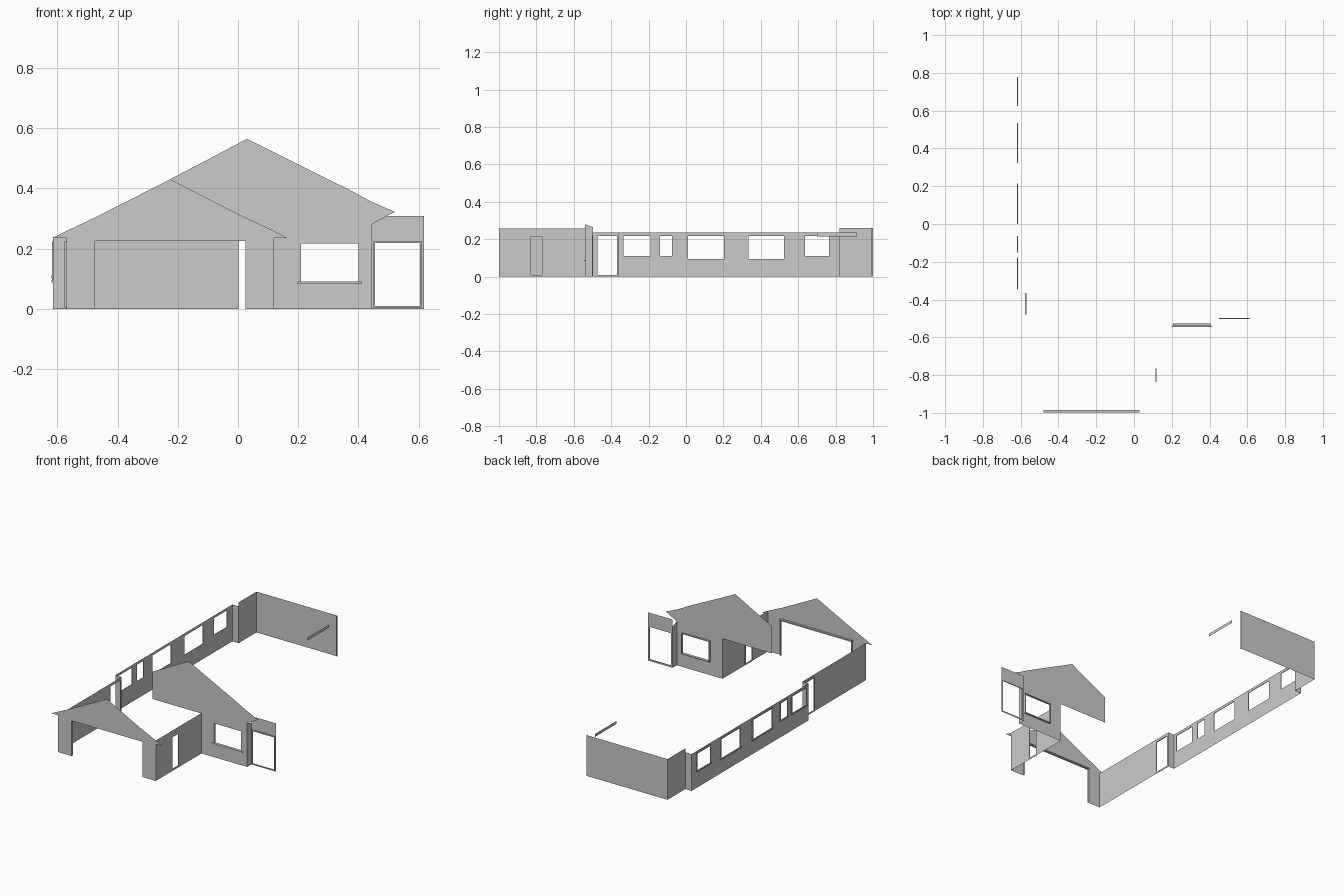
import bpy, bmesh
from mathutils import Vector

if "Cube" in bpy.data.objects:
    bpy.data.objects.remove(bpy.data.objects["Cube"])


def mapper(axis, at):
    # plan coordinate u, height z, offset d -> world position
    if axis == 'x':                                   # wall runs along x, at y = at
        return lambda u, z, d=0: Vector((u, at + d, z))
    return lambda u, z, d=0: Vector((at + d, u, z))   # wall runs along y, at x = at


def finish(bm, name):
    me = bpy.data.meshes.new(name)
    bm.to_mesh(me)
    bm.free()
    ob = bpy.data.objects.new(name, me)
    bpy.context.collection.objects.link(ob)
    return ob


def rect(u0, u1, z0, z1):
    return [(u0, z0), (u1, z0), (u1, z1), (u0, z1)]


def wall(name, axis, at, outline, holes=(), out=-1):
    # single-surface wall with rectangular openings
    P = mapper(axis, at)
    bm = bmesh.new()
    edges = []
    for loop in [outline] + [rect(*h) for h in holes]:
        vs = [bm.verts.new(P(u, z)) for u, z in loop]
        edges += [bm.edges.new((vs[i], vs[(i + 1) % len(vs)])) for i in range(len(vs))]
    n = Vector((0, out, 0)) if axis == 'x' else Vector((out, 0, 0))
    bmesh.ops.triangle_fill(bm, use_beauty=True, use_dissolve=False, edges=edges, normal=n)
    bm.normal_update()
    bmesh.ops.reverse_faces(bm, faces=[f for f in bm.faces if f.normal.dot(n) < 0])
    finish(bm, name)


def box(name, axis, at, u0, u1, z0, z1, d0, d1):
    P = mapper(axis, at)
    bm = bmesh.new()
    bmesh.ops.create_cube(bm, size=1)
    for v in bm.verts:
        v.co = P(u0 if v.co.x < 0 else u1, z0 if v.co.z < 0 else z1, d0 if v.co.y < 0 else d1)
    bmesh.ops.recalc_face_normals(bm, faces=bm.faces)
    finish(bm, name)


def frame(name, axis, at, hole, out, depth=0.006, w=0.006, sill=True):
    # flat surround around an opening, plus a projecting sill
    P = mapper(axis, at)
    u0, u1, z0, z1 = hole
    bm = bmesh.new()
    rings = []
    for g, d in ((0, 0), (0, out * depth), (w, out * depth), (w, 0)):
        rings.append([bm.verts.new(P(u, z, d))
                      for u, z in rect(u0 - g, u1 + g, max(0, z0 - g), z1 + g)])
    for a, b in zip(rings, rings[1:] + rings[:1]):
        for i in range(4):
            j = (i + 1) % 4
            bm.faces.new((a[i], a[j], b[j], b[i]))
    bmesh.ops.recalc_face_normals(bm, faces=bm.faces)
    finish(bm, name)
    if sill:
        d = sorted((0, out * depth * 1.4))
        box(name + "_sill", axis, at, u0 - 0.012, u1 + 0.012, z0 - 0.008, z0, *d)


# garage front gable with the vehicle opening
garage = [(-0.57, 0), (-0.475, 0), (-0.475, 0.225), (0.025, 0.225), (0.025, 0),
          (0.12, 0), (0.12, 0.235), (0.165, 0.235), (0.12, 0.258), (0.003, 0.313),
          (-0.225, 0.43), (-0.475, 0.303), (-0.57, 0.258), (-0.617, 0.235), (-0.57, 0.235)]
wall("garage_gable", 'x', -1.0, garage)
for side, x in (("left", -0.475), ("right", 0.025)):
    wall("garage_jamb_" + side, 'y', x, rect(-1.0, -0.985, 0, 0.225),
         out=1 if side == "left" else -1)
box("garage_lintel", 'x', -1.0, -0.48, 0.03, 0.225, 0.233, 0.002, 0.015)

# garage side walls
side_door = (-0.83, -0.77, 0.01, 0.215)
wall("garage_right_wall", 'y', 0.12, rect(-1.0, -0.54, 0, 0.258), [side_door], out=1)
frame("garage_side_door_frame", 'y', 0.12, side_door, -1, sill=False)
left_door = (-0.472, -0.37, 0.01, 0.217)
wall("garage_left_wall", 'y', -0.57, rect(-1.0, -0.36, 0, 0.235), [left_door])
frame("left_door_frame", 'y', -0.57, left_door, -1, sill=False)

# main front gable with window
window = (0.21, 0.4, 0.09, 0.216)
main = [(0.12, 0), (0.443, 0), (0.443, 0.28), (0.52, 0.322), (0.44, 0.357),
        (0.37, 0.395), (0.03, 0.564), (-0.225, 0.43), (-0.225, 0.255), (0.12, 0.255)]
wall("main_gable", 'x', -0.54, main, [window])
frame("front_window_frame", 'x', -0.54, window, 1, depth=0.012, w=0.004, sill=False)
box("front_window_sill", 'x', -0.54, 0.198, 0.412, 0.083, 0.09, -0.006, 0)

# recessed entry
entry = (0.455, 0.605, 0.01, 0.218)
wall("entry_return", 'y', 0.443, [(-0.54, 0), (-0.497, 0), (-0.497, 0.265), (-0.54, 0.28)], out=1)
wall("entry_wall", 'x', -0.497, rect(0.443, 0.617, 0, 0.308), [entry])
frame("entry_door_frame", 'x', -0.497, entry, -1, sill=False)

# long left wall with its windows
windows = [(-0.335, -0.19, 0.11, 0.218), (-0.14, -0.075, 0.11, 0.218),
           (0.012, 0.203, 0.095, 0.218), (0.335, 0.523, 0.095, 0.218),
           (0.637, 0.765, 0.11, 0.218)]
wall("left_wall", 'y', -0.614, rect(-0.36, 0.82, 0, 0.235), windows)
for i, h in enumerate(windows):
    frame(f"left_window_frame_{i + 1}", 'y', -0.614, h, -1, depth=0.004)
wall("left_step_front", 'x', -0.36, rect(-0.614, -0.57, 0, 0.235))
wall("left_step_back", 'x', 0.82, rect(-0.614, -0.57, 0, 0.235), out=1)

# rear corner and back wall
wall("rear_left_wall", 'y', -0.57, rect(0.82, 1.0, 0, 0.26))
wall("back_wall", 'x', 1.0, rect(-0.57, 0.002, 0, 0.26), out=1)
wall("back_wall_end", 'y', 0.002, rect(0.992, 1.0, 0, 0.26), out=1)
wall("rear_beam", 'y', 0.002, rect(0.7, 0.915, 0.216, 0.235), out=1)
